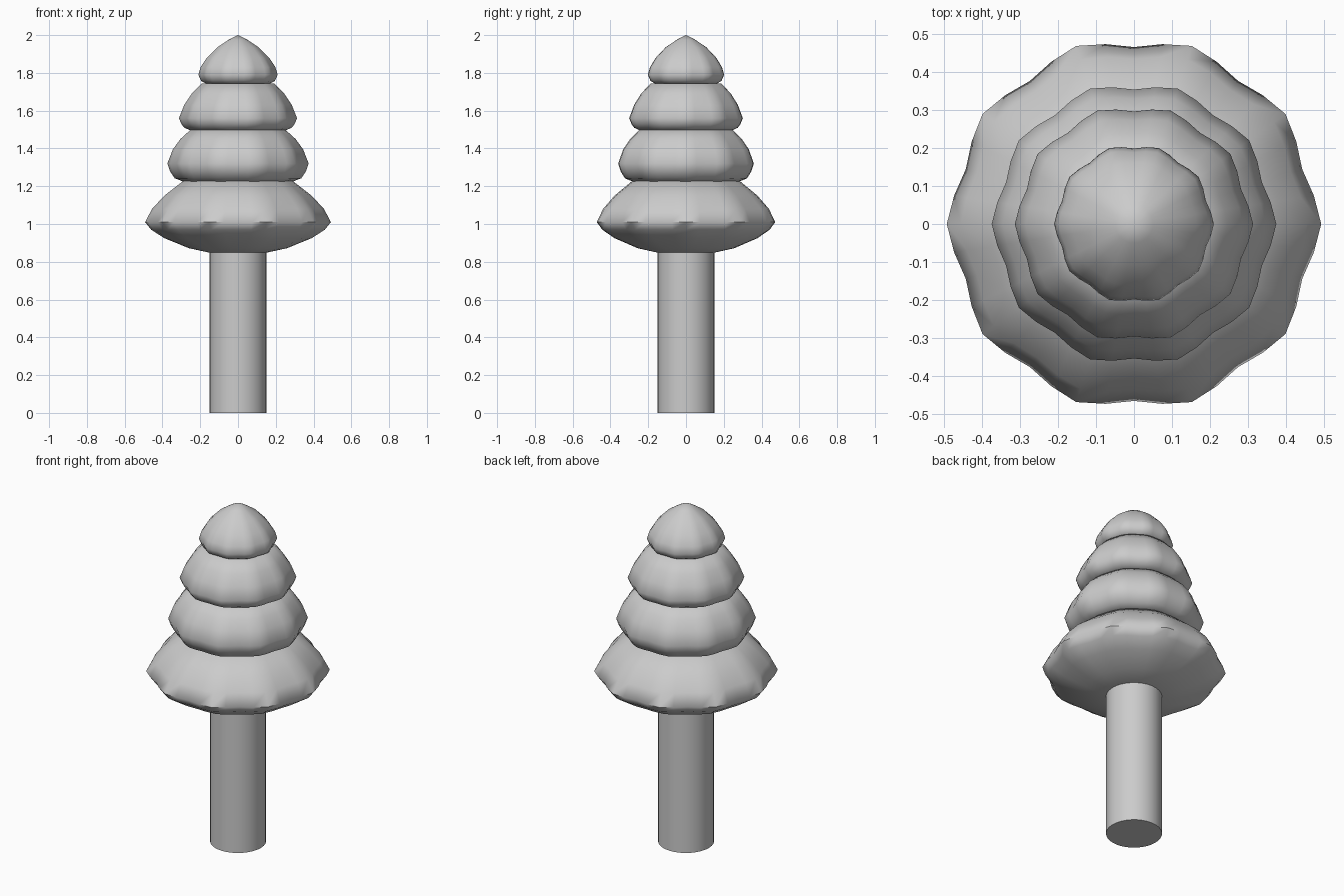
import bpy, bmesh, math

if "Cube" in bpy.data.objects:
    bpy.data.objects.remove(bpy.data.objects["Cube"])

SEG = 40      # points around each tier
LOBES = 10    # scallops around the rim


def shade(obj, angle):
    bpy.ops.object.select_all(action='DESELECT')
    obj.select_set(True)
    bpy.context.view_layer.objects.active = obj
    bpy.ops.object.shade_smooth_by_angle(angle=math.radians(angle))


def tier(name, profile, z_bottom, z_top):
    """Scalloped body of revolution; profile = (peak radius, z), bottom to top."""
    bm = bmesh.new()
    widest = max(r for r, z in profile)
    rings = []
    for r, z in profile:
        depth = 0.055 * (r / widest) ** 2
        ring = []
        for i in range(SEG):
            a = 2 * math.pi * i / SEG
            valley = (1 - math.cos(LOBES * a)) / 2
            rr = r * (1 - depth * valley)
            ring.append(bm.verts.new((rr * math.cos(a), rr * math.sin(a), z)))
        rings.append(ring)
    for low, high in zip(rings, rings[1:]):
        for i in range(SEG):
            j = (i + 1) % SEG
            bm.faces.new((low[i], low[j], high[j], high[i]))
    bottom = bm.verts.new((0, 0, z_bottom))
    top = bm.verts.new((0, 0, z_top))
    for i in range(SEG):
        j = (i + 1) % SEG
        bm.faces.new((bottom, rings[0][j], rings[0][i]))
        bm.faces.new((top, rings[-1][i], rings[-1][j]))
    bmesh.ops.recalc_face_normals(bm, faces=bm.faces)
    mesh = bpy.data.meshes.new(name)
    bm.to_mesh(mesh)
    bm.free()
    obj = bpy.data.objects.new(name, mesh)
    bpy.context.collection.objects.link(obj)
    shade(obj, 60)


# Trunk
bpy.ops.mesh.primitive_cylinder_add(vertices=32, radius=0.15, depth=0.85,
                                    location=(0, 0, 0.425))
bpy.context.object.name = "trunk"
shade(bpy.context.object, 30)

# Foliage, lowest tier first
tier("foliage_bottom",
     [(0.15, 0.848), (0.26, 0.872), (0.39, 0.925), (0.46, 0.97), (0.492, 1.01),
      (0.455, 1.08), (0.39, 1.15), (0.29, 1.228)], 0.845, 1.228)
tier("foliage_lower_middle",
     [(0.29, 1.225), (0.335, 1.242), (0.36, 1.28), (0.374, 1.32),
      (0.345, 1.395), (0.305, 1.45), (0.25, 1.5)], 1.225, 1.5)
tier("foliage_upper_middle",
     [(0.25, 1.495), (0.285, 1.51), (0.30, 1.53), (0.313, 1.56),
      (0.285, 1.63), (0.245, 1.69), (0.19, 1.745)], 1.495, 1.745)
tier("foliage_top",
     [(0.165, 1.742), (0.195, 1.757), (0.21, 1.79), (0.198, 1.83), (0.165, 1.88),
      (0.11, 1.935), (0.05, 1.975)], 1.742, 2.0)
